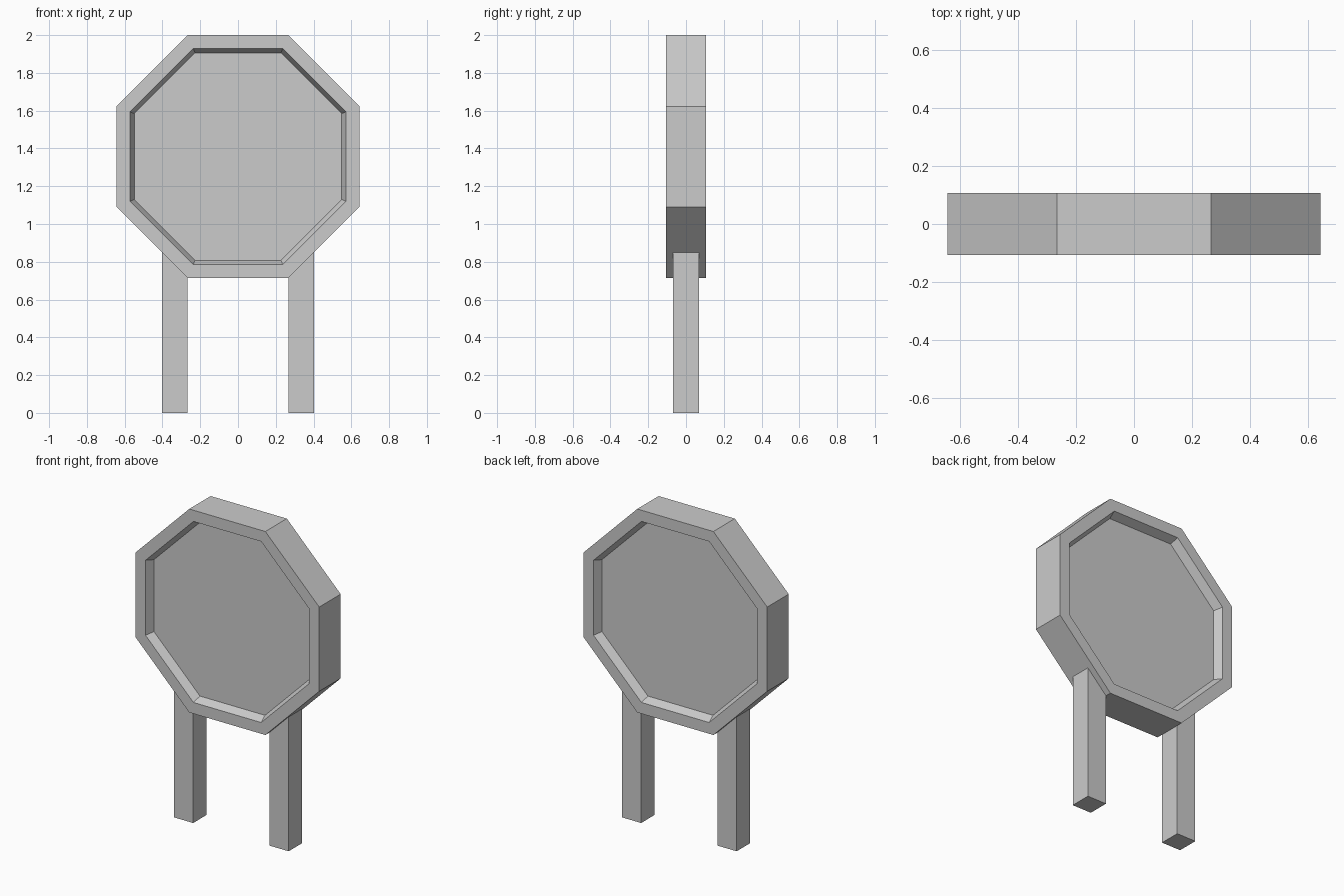
import bpy, bmesh, math
from mathutils import Matrix

cube = bpy.data.objects.get("Cube")
if cube:
    bpy.data.objects.remove(cube, do_unlink=True)

# Single plain grey
GREY = (0.6, 0.6, 0.6, 1)
grey = bpy.data.materials.new("plain_grey")
grey.use_nodes = True
grey.diffuse_color = GREY
grey.node_tree.nodes["Principled BSDF"].inputs["Base Color"].default_value = GREY

APOTHEM, HALF_DEPTH = 0.643, 0.107
CENTRE_Z = 2 - APOTHEM
HALF_SIDE = APOTHEM * math.tan(math.pi / 8)
BOTTOM_Z = CENTRE_Z - APOTHEM


def add_object(name, bm):
    bmesh.ops.recalc_face_normals(bm, faces=bm.faces)
    mesh = bpy.data.meshes.new(name)
    bm.to_mesh(mesh)
    bm.free()
    mesh.materials.append(grey)
    obj = bpy.data.objects.new(name, mesh)
    bpy.context.collection.objects.link(obj)
    return obj


def octagon_ring(bm, apothem, y):
    radius = apothem / math.cos(math.pi / 8)
    angles = [math.pi / 8 + i * math.pi / 4 for i in range(8)]
    return [bm.verts.new((radius * math.cos(a), y, CENTRE_Z + radius * math.sin(a)))
            for a in angles]


# Octagonal panel: nested rings form the rim and a shallow bevelled tray on each side
bm = bmesh.new()
half = [(0.549, 0.055), (0.572, HALF_DEPTH), (APOTHEM, HALF_DEPTH)]
profile = [(r, -y) for r, y in half] + [(r, y) for r, y in reversed(half)]
rings = [octagon_ring(bm, r, y) for r, y in profile]
for a, b in zip(rings, rings[1:]):
    for i in range(8):
        j = (i + 1) % 8
        bm.faces.new((a[i], a[j], b[j], b[i]))
bm.faces.new(rings[0])
bm.faces.new(rings[-1])
add_object("octagon_panel", bm)

# Square legs, their tops cut to follow the sloping lower edges of the panel
LEG = 0.135
for name, side in (("left_leg", 1), ("right_leg", -1)):
    bm = bmesh.new()
    bmesh.ops.create_cube(bm, size=1)
    x = side * (HALF_SIDE + LEG / 2)
    bm.transform(Matrix.Translation((x, 0, BOTTOM_Z / 2))
                 @ Matrix.Diagonal((LEG, LEG, BOTTOM_Z, 1)))
    for v in bm.verts:
        if v.co.z > BOTTOM_Z / 2:
            v.co.z += abs(v.co.x) - HALF_SIDE + 0.01
    add_object(name, bm)
